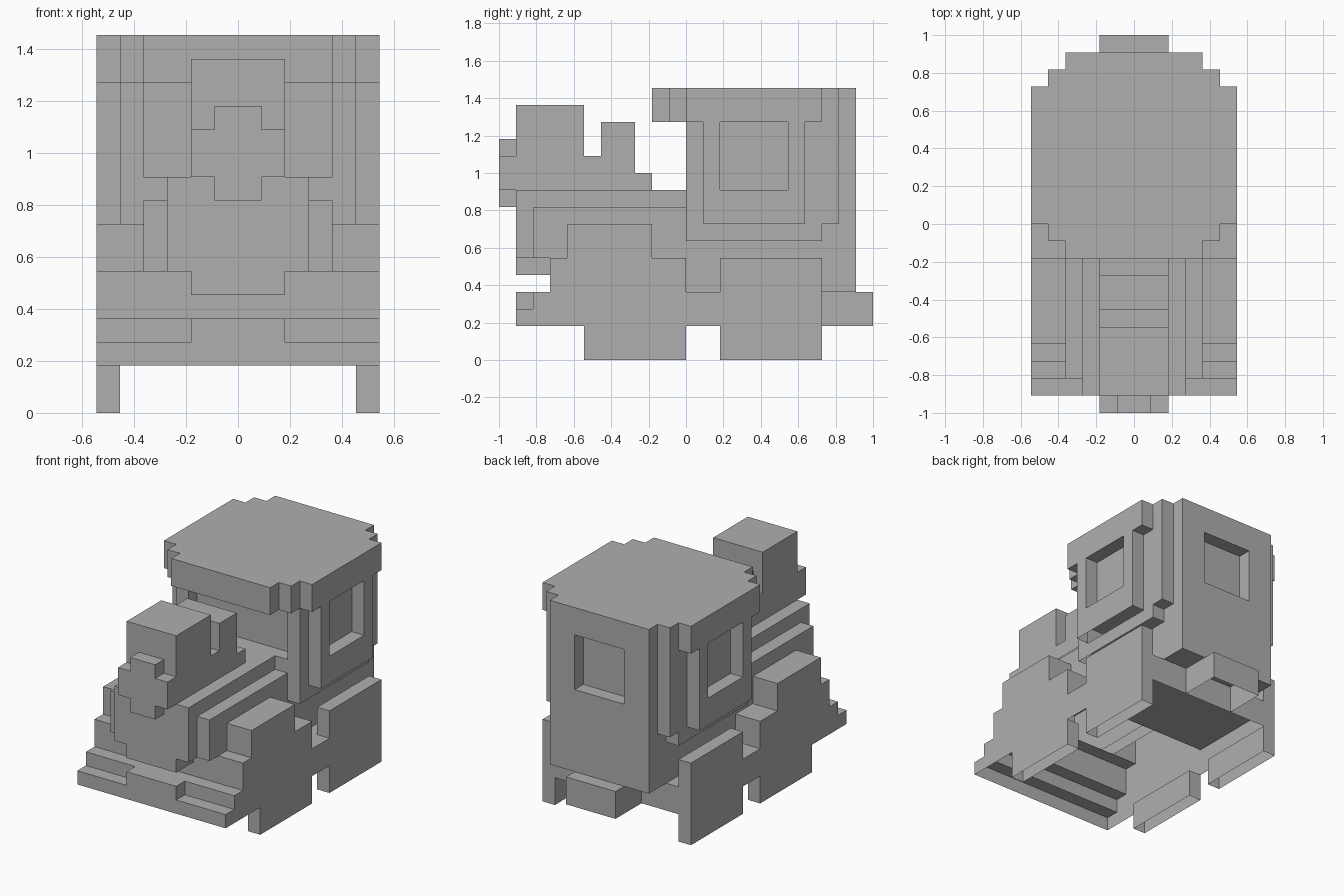
import bpy, bmesh

if "Cube" in bpy.data.objects:
    bpy.data.objects.remove(bpy.data.objects["Cube"])

V = 1 / 11  # one block of the blocky grid
grey = bpy.data.materials.new("dark_grey")
grey.diffuse_color = (0.43, 0.43, 0.43, 1)
grey.use_nodes = True
grey.node_tree.nodes["Principled BSDF"].inputs["Base Color"].default_value = grey.diffuse_color


def prism(name, pts, axis, a, b, skip=()):
    """Extrude a 2D profile from a to b: axis x takes (y,z), y takes (x,z), z takes (x,y).
    skip leaves faces open: profile edge numbers, or 'a' / 'b' for the end caps."""
    place = {'x': lambda p, t: (t, p[0], p[1]),
             'y': lambda p, t: (p[0], t, p[1]),
             'z': lambda p, t: (p[0], p[1], t)}[axis]
    bm = bmesh.new()
    lo = [bm.verts.new([c * V for c in place(p, a)]) for p in pts]
    hi = [bm.verts.new([c * V for c in place(p, b)]) for p in pts]
    n = len(pts)
    faces = {'a': bm.faces.new(lo), 'b': bm.faces.new(hi)}
    for i in range(n):
        j = (i + 1) % n
        faces[i] = bm.faces.new((lo[i], lo[j], hi[j], hi[i]))
    bmesh.ops.recalc_face_normals(bm, faces=bm.faces)
    bmesh.ops.delete(bm, geom=[faces[k] for k in skip], context='FACES')
    me = bpy.data.meshes.new(name)
    bm.to_mesh(me)
    bm.free()
    me.materials.append(grey)
    ob = bpy.data.objects.new(name, me)
    bpy.context.collection.objects.link(ob)


def sym(half):
    """Close a half profile by mirroring it across x = 0."""
    return half + [(-x, y) for x, y in reversed(half)]


def box(name, x, y, z, skip=()):
    prism(name, [(x[0], y[0]), (x[1], y[0]), (x[1], y[1]), (x[0], y[1])], 'z', *z, skip)


def pair(name, pts, a, b, skip=()):
    """Side profile on both sides of the engine ('a' is the inner cap)."""
    prism(name + "_right", pts, 'x', a, b, skip)
    prism(name + "_left", pts, 'x', -a, -b, skip)


# Cab: stacked floor plans, windows are one-block recesses in the plan
prism("cab_base", sym([(4, 0), (4, 10)]), 'z', 4, 7, ['b'])
prism("cab_sill", sym([(5, 0), (5, 8), (4, 8), (4, 10)]), 'z', 7, 8, ['a'])
prism("cab_lower_wall", sym([(5, 0), (5, 1), (6, 1), (6, 7), (5, 7), (5, 9),
                             (4, 9), (4, 10)]), 'z', 8, 10, ['a'])
prism("cab_window_wall", sym([(4, 1), (4, 0), (5, 0), (5, 1), (6, 1), (6, 2), (5, 2),
                              (5, 6), (6, 6), (6, 7), (5, 7), (5, 9), (4, 9), (4, 10),
                              (2, 10), (2, 9)]), 'z', 10, 14, ['a', 'b'])
prism("cab_roof", sym([(4, -2), (4, -1), (5, -1), (5, 0), (6, 0), (6, 8), (5, 8),
                       (5, 9), (4, 9), (4, 10)]), 'z', 14, 16)

# Boiler shell with side tanks, open underneath
box("boiler", (-3, 3), (-10, 0), (6, 10), ['a', 2])
box("boiler_lip", (-2, 2), (-10, -8), (5, 6), ['b', 2])
pair("side_tank", [(-9, 6), (-9, 9), (0, 9), (0, 6)], 3, 4, ['a', 2, 3])

# Chimney, dome and step share one side profile
prism("chimney_and_dome", [(-10, 10), (-10, 15), (-6, 15), (-6, 12), (-5, 12), (-5, 14),
                           (-3, 14), (-3, 11), (-2, 11), (-2, 10)], 'x', -2, 2, [9])

# Headlamp
prism("headlamp", sym([(1, 9), (1, 10), (2, 10), (2, 12), (1, 12), (1, 13)]), 'y', -11, -10)

# Front bumper, hollow from below
prism("front_bumper", [(-10, 2), (-10, 3), (-9, 3), (-9, 4), (-8, 4), (-8, 6), (-7, 6),
                       (-7, 2)], 'x', -6, 6, [6, 7])
box("bumper_block", (-2, 2), (-10, -9), (3, 4), ['a', 2])

# Fenders and wheels as open shells
pair("front_fender", [(-7, 2), (-7, 6), (-7, 8), (-2, 8), (-2, 6), (0, 6), (0, 4), (0, 2)],
     4, 6, ['a', 0, 6, 7])
pair("rear_fender", [(2, 4), (2, 6), (8, 6), (8, 4)], 5, 6, [3])
for label, y in (("front", -6), ("rear", 2)):
    pair(label + "_wheel", [(y, 0), (y, 2), (y + 6, 2), (y + 6, 0)], 5, 6, [1, 3])

# Chassis and rear coupler, hollow from below
box("chassis", (-6, 6), (0, 8), (2, 4), ['a', 0])
box("rear_coupler", (-2, 2), (8, 11), (2, 4), ['a', 0])
